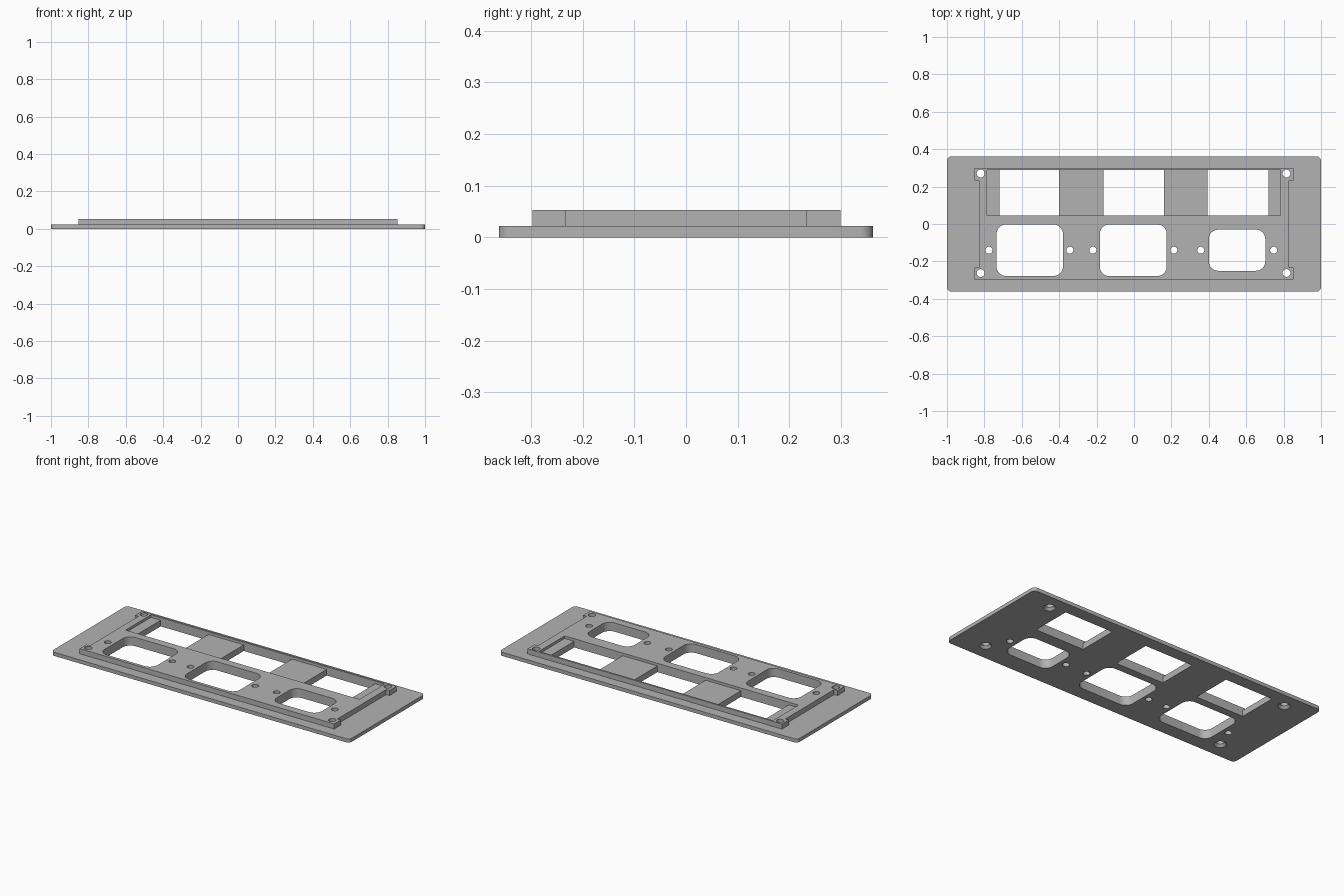
import bpy, bmesh, math

cube = bpy.data.objects.get("Cube")
if cube:
    bpy.data.objects.remove(cube, do_unlink=True)

grey = bpy.data.materials.new("plain grey")
grey.use_nodes = True
COLOUR = (0.45, 0.45, 0.45, 1)
grey.diffuse_color = COLOUR
grey.node_tree.nodes["Principled BSDF"].inputs["Base Color"].default_value = COLOUR


def prism(name, outline, z0, z1, z0_scale=1.0, centre=(0, 0)):
    """Solid between two heights; the lower ring can be scaled about centre."""
    bm = bmesh.new()
    cx, cy = centre
    low = [bm.verts.new((cx + (x - cx) * z0_scale, cy + (y - cy) * z0_scale, z0)) for x, y in outline]
    high = [bm.verts.new((x, y, z1)) for x, y in outline]
    bm.faces.new(low[::-1])
    bm.faces.new(high)
    n = len(outline)
    for i in range(n):
        j = (i + 1) % n
        bm.faces.new((low[i], low[j], high[j], high[i]))
    bmesh.ops.recalc_face_normals(bm, faces=bm.faces)
    mesh = bpy.data.meshes.new(name)
    bm.to_mesh(mesh)
    bm.free()
    mesh.materials.append(grey)
    obj = bpy.data.objects.new(name, mesh)
    bpy.context.collection.objects.link(obj)
    return obj


def rounded(x0, x1, y0, y1, r, steps=8):
    """Rectangle outline with rounded corners, counter-clockwise."""
    corners = ((x1 - r, y1 - r), (x0 + r, y1 - r), (x0 + r, y0 + r), (x1 - r, y0 + r))
    return [(cx + r * math.cos(a), cy + r * math.sin(a))
            for k, (cx, cy) in enumerate(corners)
            for a in [(k + s / steps) * math.pi / 2 for s in range(steps + 1)]]


def rect(x0, x1, y0, y1):
    return [(x0, y0), (x1, y0), (x1, y1), (x0, y1)]


def circle(x, y, r, n=24):
    return [(x + r * math.cos(2 * math.pi * i / n), y + r * math.sin(2 * math.pi * i / n))
            for i in range(n)]


def combine(target, tool, operation):
    """Apply one boolean, then discard the tool."""
    mod = target.modifiers.new("combine", 'BOOLEAN')
    mod.operation = operation
    mod.solver = 'EXACT'
    mod.object = tool
    tool.hide_render = True
    bpy.context.view_layer.objects.active = target
    bpy.ops.object.modifier_apply(modifier=mod.name)
    bpy.data.objects.remove(tool, do_unlink=True)


PLATE_TOP, FRAME_TOP, SHELF = 0.022, 0.053, 0.037
LOW, HIGH = -0.05, 0.1

# Base plate and raised body with corner tabs
panel = prism("mounting_panel", rounded(-1, 1, -0.362, 0.362, 0.025), 0, PLATE_TOP)
side, tab, front, back, tab_y = 0.83, 0.853, -0.297, 0.299, 0.233
right_half = [(tab, front), (tab, -tab_y), (side, -tab_y), (side, tab_y), (tab, tab_y), (tab, back)]
left_half = [(-x, y) for x, y in reversed(right_half)]
combine(panel, prism("raised_body", right_half + left_half, 0.01, FRAME_TOP), 'UNION')

# Shallow rear pocket with three square openings through it
combine(panel, prism("pocket", rect(-0.785, 0.782, 0.045, 0.288), SHELF, HIGH), 'DIFFERENCE')
for x0, x1 in ((-0.72, -0.4), (-0.163, 0.16), (0.393, 0.718)):
    combine(panel, prism("square_opening", rect(x0, x1, 0.045, 0.288), LOW, HIGH), 'DIFFERENCE')

# Front rounded openings
for x0, x1, y0, y1 in ((-0.735, -0.38, -0.278, -0.003),
                       (-0.183, 0.175, -0.278, -0.003),
                       (0.4, 0.702, -0.25, -0.03)):
    combine(panel, prism("rounded_opening", rounded(x0, x1, y0, y1, 0.05), LOW, HIGH), 'DIFFERENCE')

# Small screw holes beside the rounded openings
for x in (-0.775, -0.343, -0.22, 0.213, 0.357, 0.747):
    combine(panel, prism("screw_hole", circle(x, -0.14, 0.019), LOW, HIGH), 'DIFFERENCE')

# Corner holes, countersunk from below
for x in (-0.82, 0.815):
    for y in (-0.262, 0.27):
        combine(panel, prism("corner_hole", circle(x, y, 0.021), LOW, HIGH), 'DIFFERENCE')
        sink = prism("countersink", circle(x, y, 0.0205), -0.002, 0.015, 1.75, (x, y))
        combine(panel, sink, 'DIFFERENCE')

# Smooth rounded corners while keeping edges sharp
bpy.ops.object.select_all(action='DESELECT')
panel.select_set(True)
bpy.context.view_layer.objects.active = panel
bpy.ops.object.shade_smooth_by_angle(angle=math.radians(30))
